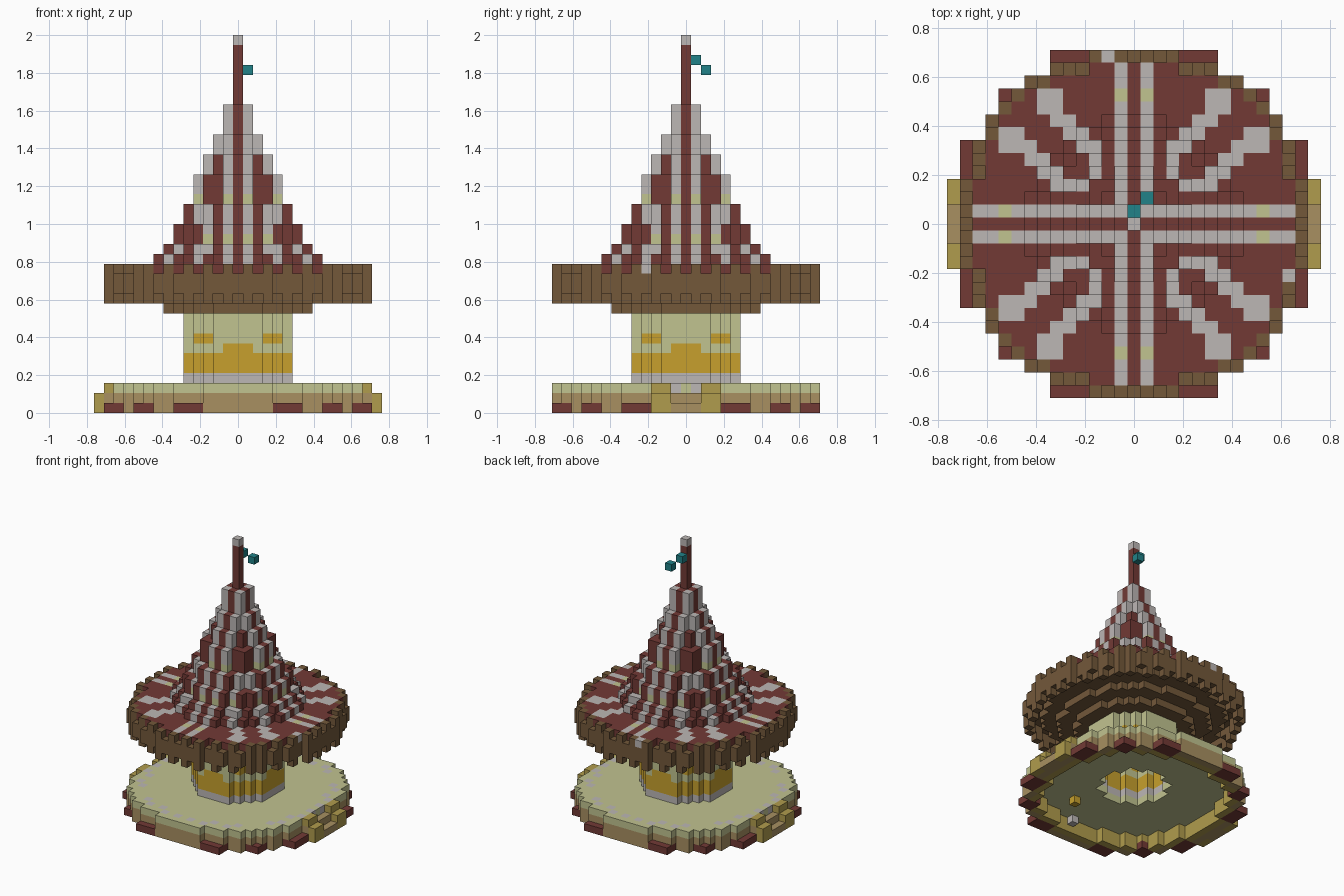
import bpy, bmesh

cube = bpy.data.objects.get("Cube")
if cube:
    bpy.data.objects.remove(cube)

V = 2 / 38  # edge of one block


def make_material(name, rgb):
    lin = [((c / 255 + 0.055) / 1.055) ** 2.4 for c in rgb] + [1]
    m = bpy.data.materials.new(name)
    m.use_nodes = True
    m.diffuse_color = lin
    bsdf = next(n for n in m.node_tree.nodes if n.type == "BSDF_PRINCIPLED")
    bsdf.inputs["Base Color"].default_value = lin
    return m


MATS = {n: make_material(n, c) for n, c in {
    "red": (114, 58, 53), "white": (188, 183, 181), "brown": (115, 88, 58),
    "cream": (193, 195, 144), "orange": (199, 160, 45), "tan": (168, 144, 97),
    "olive": (176, 156, 77), "teal": (33, 130, 136)}.items()}
NAMES = list(MATS)
STEPS = [(1, 0, 0), (-1, 0, 0), (0, 1, 0), (0, -1, 0), (0, 0, 1), (0, 0, -1)]


def disc(r):
    """Cells of a round layer, r blocks out from the centre block."""
    lim = (r + 0.45) ** 2
    return {(x, y) for x in range(-r, r + 1) for y in range(-r, r + 1)
            if x * x + y * y <= lim}


def shrink(cells):
    return {(x, y) for x, y in cells
            if all((x + d[0], y + d[1]) in cells for d in STEPS[:4])}


def big_disc():
    out = set()
    for x in range(-13, 14):
        for y in range(-13, 14):
            r2, s = x * x + y * y, abs(x) + abs(y)
            if r2 <= 182 or (r2 <= 185 and s == 19):
                out.add((x, y))
    return out


parts = {}


def put(part, cells, layers, colour):
    """Fill cells on layers; colour is a name or a rule of x, y, z."""
    d = parts.setdefault(part, {})
    for z in layers:
        for x, y in cells:
            d[x, y, z] = colour if isinstance(colour, str) else colour(x, y, z)


FULL = big_disc()
INNER = shrink(FULL)
CORE = shrink(INNER)
RIM = FULL - INNER


# Base: hollow skirt, red feet, floor
def red_foot(x, y):
    b, a = sorted((abs(x), abs(y)))
    return (a in (12, 13) and 4 <= b <= 6) or (a in (9, 10) and b in (9, 10))


put("base_skirt", RIM, [0, 1], "tan")
put("base_skirt", INNER - CORE, [0, 1], "olive")
feet = {(x, y) for x in range(-13, 14) for y in range(-13, 14) if red_foot(x, y)}
put("base_feet", feet, [0], "red")
for c in feet:
    parts["base_skirt"].pop((*c, 0), None)
put("floor", FULL - disc(4), [2],
    lambda x, y, z: "white" if (x, y) in INNER - CORE and (x + y) % 2 else "cream")

# Entry steps on both sides
for s in (-1, 1):
    rails = [y for y in range(-3, 4) if abs(y) > 1]
    put("entry_steps", [(14 * s, y) for y in rails], [0, 1], "olive")
    put("entry_steps", [(13 * s, y) for y in rails], [0, 1, 2], "olive")
    put("entry_steps", [(14 * s, y) for y in (-1, 0, 1)], [0], "tan")
    put("entry_steps", [(13 * s, y) for y in (-1, 0, 1)], [0, 1], "tan")
for c in [c for c in parts["floor"] if abs(c[0]) == 13]:
    del parts["floor"][c]

# Pole ends under the floor
put("pole_ends", [(10, 3), (4, -7)], [1], "orange")
put("pole_ends", [(11, -2), (1, -11)], [1], "white")


# Hollow centre column with a painted orange band
def column_colour(x, y, z):
    side = min(abs(x), abs(y))
    if z == 3:
        return "white"
    if z < 6 or (z == 6 and side <= 1) or (z == 7 and side == 3):
        return "orange"
    return "cream"


put("column", disc(5) - disc(4), range(3, 10), column_colour)

# Canopy underside, stepping up toward the rim
put("canopy_underside", disc(7), [10], "brown")
put("canopy_underside", disc(9), [11], "brown")
put("canopy_underside", disc(11) & INNER, [12], "brown")
put("canopy_underside", INNER, [13], "brown")


# Pleated rim with alternating teeth
def notch(c):
    x, y = c
    return (x if abs(y) > abs(x) else y) % 2 == 0


put("canopy_rim", RIM, [12, 13], "brown")
put("canopy_rim", [c for c in RIM if not notch(c)], [11, 14], "brown")
put("canopy_rim", [(-2, 13), (12, -4)], [14], "white")

# Striped roof: twin lines on the axes, stepped lines on the diagonals
DIAGONAL = {(3, 4), (3, 5), (3, 6), (4, 6), (4, 7), (5, 7), (5, 8),
            (6, 8), (6, 9), (7, 9), (6, 10), (7, 10)}


def roof_colour(x, y, z):
    a, b = sorted((abs(x), abs(y)))
    if a == 1 or (b == 1 and a == 1) or (a, b) in DIAGONAL:
        return "cream" if z in (17, 21) or (z == 14 and (a, b) == (1, 10)) else "white"
    return "red"


put("roof_plate", INNER, [14], roof_colour)
z = 15
for r, height in zip(range(8, 0, -1), (1, 1, 2, 2, 3, 2, 2, 3)):
    put("roof_spire", disc(r), range(z, z + height), roof_colour)
    z += height

# Mast, cap and pennant
put("mast", [(0, 0)], range(31, 37), "red")
put("mast", [(0, 0)], [37], "white")
put("pennant", [(0, 1)], [35], "teal")
put("pennant", [(1, 2)], [34], "teal")

# Turn the cells into meshes, keeping only exposed faces
solid = {c for d in parts.values() for c in d}


def face_corners(c, d):
    axis = [i for i in range(3) if d[i]][0]
    u, w = (axis + 1) % 3, (axis + 2) % 3
    ring = [(-1, -1), (1, -1), (1, 1), (-1, 1)]
    if d[axis] < 0:
        ring.reverse()
    for p, q in ring:
        k = [2 * n for n in c]
        k[axis] += d[axis]
        k[u] += p
        k[w] += q
        yield tuple(k)


for part, cells in parts.items():
    bm = bmesh.new()
    verts = {}
    for c, colour in cells.items():
        for d in STEPS:
            if tuple(a + b for a, b in zip(c, d)) in solid:
                continue
            loop = []
            for k in face_corners(c, d):
                if k not in verts:
                    verts[k] = bm.verts.new((k[0] * V / 2, k[1] * V / 2, (k[2] + 1) * V / 2))
                loop.append(verts[k])
            f = bm.faces.new(loop)
            f.material_index = NAMES.index(colour)
    mesh = bpy.data.meshes.new(part)
    bm.to_mesh(mesh)
    bm.free()
    for m in MATS.values():
        mesh.materials.append(m)
    bpy.context.collection.objects.link(bpy.data.objects.new(part, mesh))
